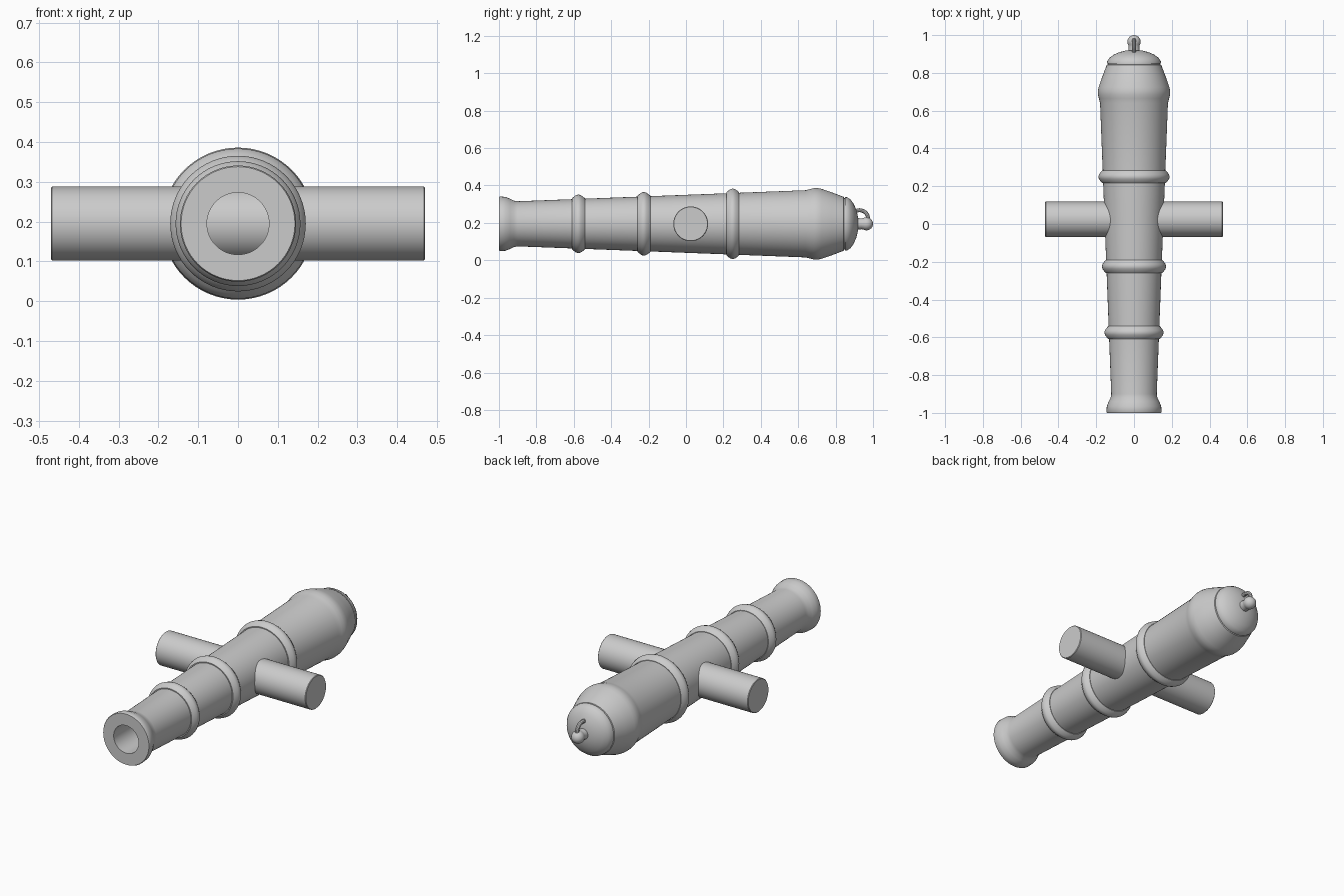
import bpy, bmesh
from math import sin, cos, pi, radians

if "Cube" in bpy.data.objects:
    bpy.data.objects.remove(bpy.data.objects["Cube"])

AXIS_Z = 0.195


def finish(name, bm, angle=35):
    bmesh.ops.remove_doubles(bm, verts=bm.verts, dist=1e-5)
    bmesh.ops.recalc_face_normals(bm, faces=bm.faces)
    me = bpy.data.meshes.new(name)
    bm.to_mesh(me)
    bm.free()
    ob = bpy.data.objects.new(name, me)
    bpy.context.collection.objects.link(ob)
    bpy.ops.object.select_all(action='DESELECT')
    ob.select_set(True)
    bpy.context.view_layer.objects.active = ob
    bpy.ops.object.shade_smooth_by_angle(angle=radians(angle))
    return ob


def lathe(name, profile, axis='y', offset=0.0, n=64):
    """Revolve (position, radius) points around the y or x axis."""
    bm = bmesh.new()
    rings = []
    for p, r in profile:
        ring = []
        for i in range(n):
            a = 2 * pi * i / n
            u, v = r * cos(a), r * sin(a) + AXIS_Z
            ring.append(bm.verts.new((u, p, v) if axis == 'y' else (p, u + offset, v)))
        rings.append(ring)
    for a, b in zip(rings, rings[1:]):
        for i in range(n):
            j = (i + 1) % n
            bm.faces.new((a[i], a[j], b[j], b[i]))
    return finish(name, bm)


# Barrel: bore with a round end, flared muzzle, tapered tube, breech
def body_r(y):
    return 0.12 + (y + 0.91) * 0.06 / 1.56


bore = [(0.52 + 0.078 * cos(t * pi / 16), 0.078 * sin(t * pi / 16)) for t in range(9)]
profile = bore + [(-1.0, 0.078), (-1.0, 0.143), (-0.995, 0.146), (-0.965, 0.144),
                  (-0.94, 0.134), (-0.92, 0.124), (-0.90, 0.1205)]
profile += [(y, body_r(y)) for y in (-0.57, -0.23, 0.25, 0.64)]
profile += [(0.665, 0.186), (0.685, 0.191), (0.705, 0.191), (0.725, 0.187),
            (0.78, 0.168), (0.843, 0.144), (0.845, 0.137), (0.845, 0.0)]
lathe("barrel", profile)

# Reinforcing rings
for k, y in enumerate((-0.575, -0.225, 0.25)):
    r = body_r(y)
    shape = [(-0.034, -0.01), (-0.034, 0.004), (-0.026, 0.011), (-0.012, 0.021), (0, 0.024),
             (0.012, 0.021), (0.026, 0.011), (0.034, 0.004), (0.034, -0.01)]
    lathe(f"barrel_ring_{k + 1}", [(y + d, r + h) for d, h in shape])

# Domed breech cap
lathe("breech_cap", [(0.842, 0.0), (0.842, 0.137), (0.849, 0.137), (0.85, 0.143), (0.862, 0.142),
                     (0.88, 0.130), (0.897, 0.106), (0.91, 0.076), (0.918, 0.045),
                     (0.922, 0.0)])

# Knob on a short neck
ball = [(0.965 + 0.035 * cos(t * pi / 12), 0.035 * sin(t * pi / 12)) for t in range(9)]
lathe("breech_knob", ball + [(0.94, 0.029), (0.91, 0.031), (0.90, 0.0)], n=32)

# Trunnions
lathe("trunnions", [(-0.47, 0), (-0.47, 0.09), (-0.467, 0.093), (0.467, 0.093),
                    (0.47, 0.09), (0.47, 0)], axis='x', offset=0.025)

# Small curved loop from cap to knob
cu = bpy.data.curves.new("tmp_loop", 'CURVE')
cu.dimensions = '3D'
cu.bevel_depth = 0.011
cu.bevel_resolution = 3
cu.use_fill_caps = True
sp = cu.splines.new('BEZIER')
pts = [(0.90, 0.262), (0.935, 0.267), (0.967, 0.246), (0.974, 0.21)]
sp.bezier_points.add(len(pts) - 1)
for bp, (y, z) in zip(sp.bezier_points, pts):
    bp.co = (0, y, z)
    bp.handle_left_type = bp.handle_right_type = 'AUTO'
tmp = bpy.data.objects.new("tmp_loop", cu)
bpy.context.collection.objects.link(tmp)
bpy.context.view_layer.update()
bm = bmesh.new()
me = bpy.data.meshes.new_from_object(tmp)
bm.from_mesh(me)
bpy.data.objects.remove(tmp)
bpy.data.meshes.remove(me)
finish("breech_loop", bm)
